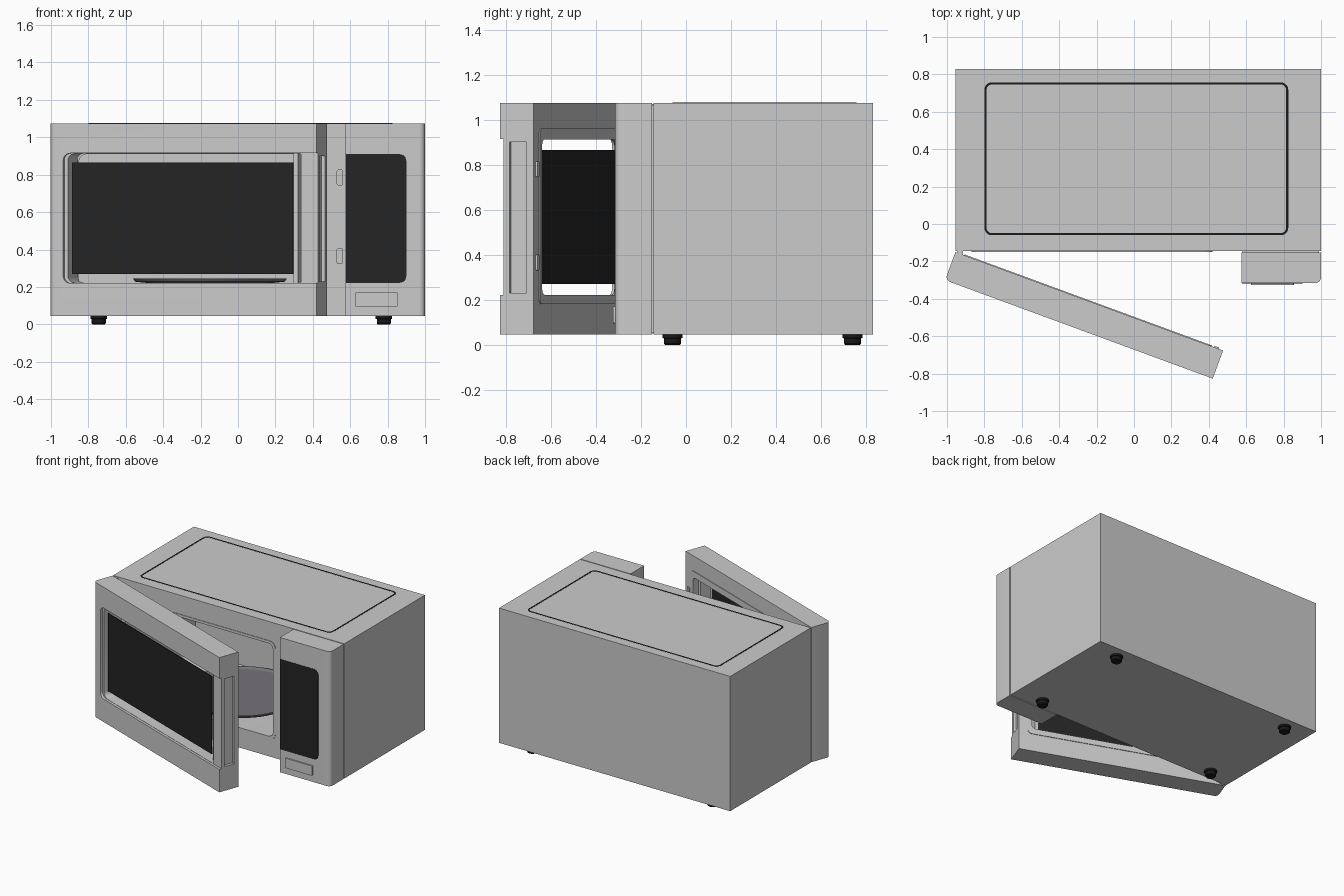
import bpy, bmesh, math
from mathutils import Matrix, Vector

cube = bpy.data.objects.get("Cube")
if cube:
    bpy.data.objects.remove(cube, do_unlink=True)


def material(name, r, g, b):
    m = bpy.data.materials.new(name)
    m.use_nodes = True
    m.diffuse_color = (r, g, b, 1)
    m.node_tree.nodes["Principled BSDF"].inputs["Base Color"].default_value = (r, g, b, 1)
    return m


SILVER = material("silver grey", 0.6, 0.6, 0.6)
BLACK = material("glass black", 0.018, 0.018, 0.018)
RUBBER = material("rubber black", 0.01, 0.01, 0.01)
PLATTER = material("smoky glass", 0.18, 0.17, 0.19)

# The door frame of reference sits on the hinge and is swung open
DOOR = Matrix.Translation((-0.955, -0.15, 0)) @ Matrix.Rotation(math.radians(-20.2), 4, "Z")


def outline(u0, u1, v0, v1, radii=0.0, steps=6):
    """Rectangle with rounded corners, from lower left anticlockwise."""
    if not isinstance(radii, tuple):
        radii = (radii,) * 4
    pts = []
    corners = ((u0, v0, 1, 1), (u1, v0, -1, 1), (u1, v1, -1, -1), (u0, v1, 1, -1))
    for k, ((u, v, su, sv), r) in enumerate(zip(corners, radii)):
        if r == 0:
            pts.append((u, v))
            continue
        for i in range(steps + 1):
            a = math.pi * (1 + k / 2 + i / steps / 2)
            pts.append((u + su * r + r * math.cos(a), v + sv * r + r * math.sin(a)))
    return pts


def place(p, d, axis):
    u, v = p
    return {"x": Vector((d, u, v)), "y": Vector((u, d, v)), "z": Vector((u, v, d))}[axis]


def finish(name, bm, mat, frame):
    bmesh.ops.recalc_face_normals(bm, faces=bm.faces)
    bm.transform(frame)
    mesh = bpy.data.meshes.new(name)
    bm.to_mesh(mesh)
    bm.free()
    mesh.materials.append(mat)
    ob = bpy.data.objects.new(name, mesh)
    bpy.context.collection.objects.link(ob)
    return ob


def prism(name, pts, d0, d1, axis, mat=SILVER, frame=Matrix()):
    bm = bmesh.new()
    a, b = [[bm.verts.new(place(p, d, axis)) for p in pts] for d in (d0, d1)]
    bm.faces.new(a)
    bm.faces.new(b)
    for i in range(len(pts)):
        j = (i + 1) % len(pts)
        bm.faces.new((a[i], a[j], b[j], b[i]))
    return finish(name, bm, mat, frame)


def ring(name, outer, inner, d0, d1, axis, mat=SILVER, frame=Matrix()):
    bm = bmesh.new()
    loops = [[bm.verts.new(place(p, d, axis)) for p in pts]
             for pts, d in ((outer, d0), (outer, d1), (inner, d1), (inner, d0))]
    for k in range(4):
        a, b = loops[k], loops[(k + 1) % 4]
        for i in range(len(outer)):
            j = (i + 1) % len(outer)
            bm.faces.new((a[i], a[j], b[j], b[i]))
    return finish(name, bm, mat, frame)


def lathe(name, profile, x, y, mat, steps=32):
    """Turn (radius, height) points around a vertical axis."""
    bm = bmesh.new()
    rows = [[bm.verts.new((x + r * math.cos(math.tau * i / steps),
                           y + r * math.sin(math.tau * i / steps), z)) for i in range(steps)]
            for r, z in profile]
    for a, b in zip(rows, rows[1:]):
        for i in range(steps):
            j = (i + 1) % steps
            bm.faces.new((a[i], a[j], b[j], b[i]))
    bm.faces.new(rows[0])
    bm.faces.new(rows[-1])
    return finish(name, bm, mat, Matrix())


def select(ob):
    bpy.ops.object.select_all(action="DESELECT")
    ob.select_set(True)
    bpy.context.view_layer.objects.active = ob


def cut(target, cutter):
    cutter.hide_render = True
    select(target)
    mod = target.modifiers.new("cut", "BOOLEAN")
    mod.operation = "DIFFERENCE"
    mod.solver = "EXACT"
    mod.object = cutter
    bpy.ops.object.modifier_apply(modifier=mod.name)
    bpy.data.objects.remove(cutter, do_unlink=True)


# Cabinet with cooking cavity and latch slots
cabinet = prism("cabinet", outline(-0.955, 1.0, 0.045, 1.075), -0.145, 0.83, "y")
cut(cabinet, prism("cavity_cutter", outline(-0.85, 0.40, 0.20, 0.91, 0.04), -0.3, 0.70, "y"))
for z in (0.365, 0.785):
    cut(cabinet, prism("slot_cutter", outline(0.53, 0.56, z - 0.04, z + 0.04, 0.008), -0.2, -0.10, "y"))
ring("cavity_rim", outline(-0.87, 0.42, 0.18, 0.93, 0.05), outline(-0.85, 0.40, 0.20, 0.91, 0.04),
     -0.149, -0.143, "y")

# Groove line on the cabinet top
ring("top_groove", outline(-0.80, 0.825, -0.06, 0.757, 0.04), outline(-0.789, 0.814, -0.049, 0.746, 0.03),
     1.07, 1.0765, "z", RUBBER)

# Turntable
lathe("turntable", [(0.34, 0.222), (0.40, 0.228), (0.412, 0.246), (0.40, 0.246), (0.385, 0.236)],
      -0.15, 0.27, PLATTER, 48)
lathe("turntable_hub", [(0.07, 0.20), (0.07, 0.224)], -0.15, 0.27, PLATTER)

# Control panel
prism("panel_joint", outline(0.58, 0.99, -0.155, -0.14), 0.055, 1.065, "z")
prism("control_panel", outline(0.575, 1.0, -0.315, -0.152, (0, 0.03, 0, 0)), 0.045, 1.075, "z")
prism("control_display", outline(0.578, 0.90, 0.222, 0.91, (0, 0.035, 0.035, 0), 3), -0.318, -0.31, "y", BLACK)
prism("open_button", outline(0.625, 0.855, 0.095, 0.17, 0.006, 3), -0.325, -0.31, "y")

# Feet
for x in (-0.745, 0.78):
    for y in (-0.06, 0.74):
        lathe("foot", [(0.033, 0), (0.038, 0.006), (0.038, 0.028), (0.044, 0.03), (0.044, 0.046)],
              x, y, RUBBER, 24)

# Door frame with stepped front, window opening and grip hollow
door = prism("door_frame", outline(0, 1.525, -0.16, 0, (0.03, 0, 0, 0)), 0.045, 1.075, "z", SILVER, DOOR)
cut(door, prism("step_cutter", outline(0.08, 1.6, 0.22, 0.915, (0.04, 0, 0, 0.04)),
                -0.3, -0.142, "y", SILVER, DOOR))
cut(door, prism("window_cutter", outline(0.10, 1.43, 0.222, 0.913, (0.04, 0.01, 0.01, 0.04)),
                -0.3, 0.1, "y", SILVER, DOOR))
cut(door, prism("grip_cutter", outline(-0.115, -0.035, 0.23, 0.90), 1.505, 1.6, "x", SILVER, DOOR))

# Door fittings
prism("window_screen", outline(0.118, 1.376, 0.27, 0.865), -0.122, -0.116, "y", BLACK, DOOR)
prism("window_post", outline(1.375, 1.40, -0.11, -0.02), 0.22, 0.915, "z", SILVER, DOOR)
ring("door_seal", outline(0.05, 1.46, 0.18, 0.96, 0.03), outline(0.10, 1.43, 0.222, 0.913, 0.03),
     -0.002, 0.005, "y", SILVER, DOOR)
for z in (0.365, 0.78):
    prism("door_latch", outline(1.475, 1.50, z - 0.035, z + 0.035, 0.006), -0.002, 0.008, "y", SILVER, DOOR)

# Hinges
for z0, z1 in ((0.05, 0.12), (1.0, 1.07)):
    prism("hinge", outline(-0.945, -0.915, -0.165, -0.14), z0, z1, "z")

# Smooth the rounded corners, keep the edges sharp
for ob in list(bpy.context.collection.objects):
    if ob.type == "MESH":
        select(ob)
        bpy.ops.object.shade_smooth_by_angle(angle=math.radians(30))
